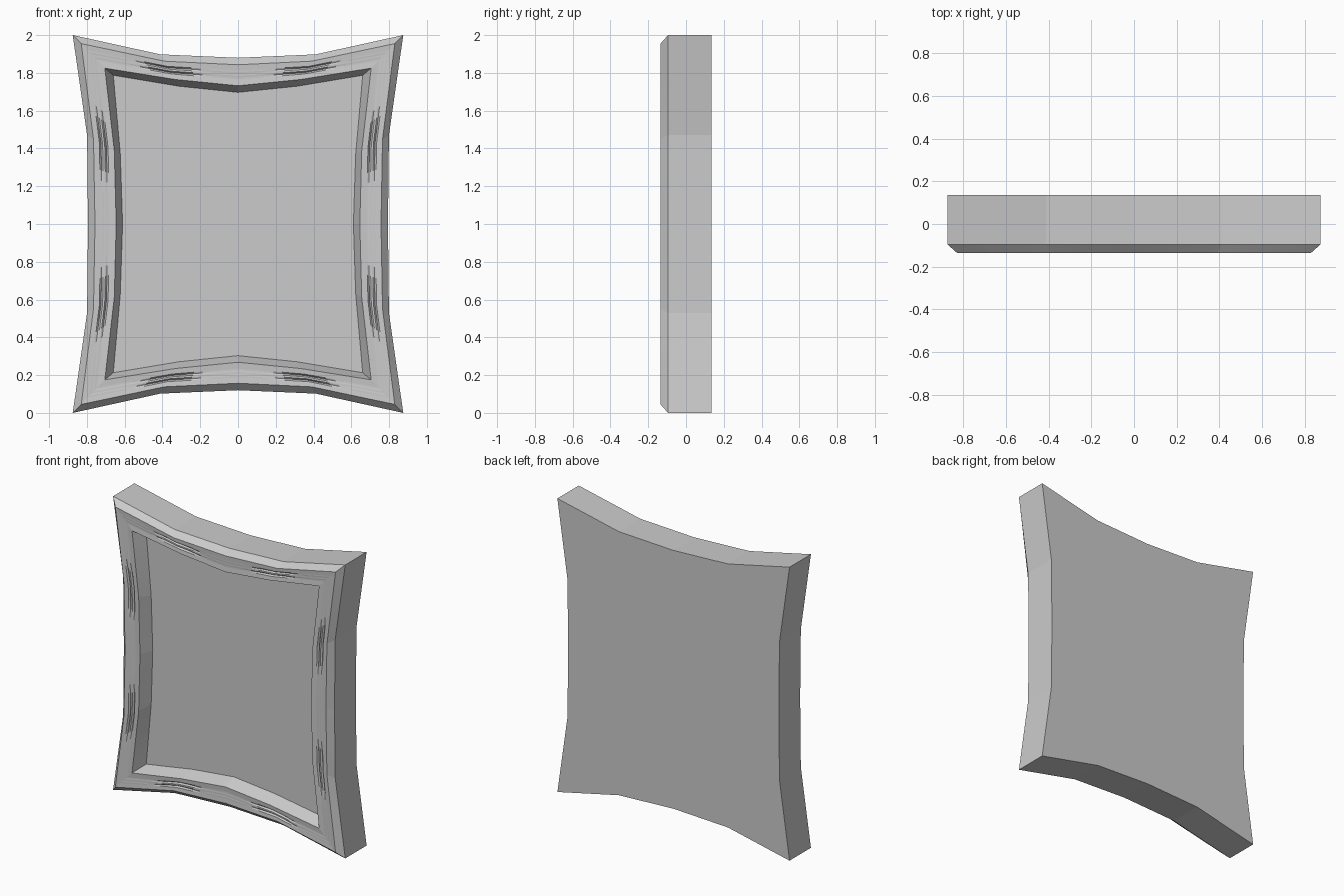
import bpy, bmesh
from mathutils import Vector

if "Cube" in bpy.data.objects:
    bpy.data.objects.remove(bpy.data.objects["Cube"])

N = 32          # samples along each side
KNEE = 0.47     # where each bowed side bends, as a fraction of its half length

# Outlines: corner (x, z), side x at bend and middle, top z at bend and middle, depth y
OUTER = (0.875, 1.000, 0.799, 0.794, 0.898, 0.880)
RIM = (0.830, 0.955, 0.765, 0.757, 0.862, 0.843)
LIP = (0.705, 0.825, 0.655, 0.645, 0.765, 0.732)
SIGHT = (0.660, 0.787, 0.623, 0.611, 0.729, 0.697)


def bow(u, corner, knee, mid):
    """Height of a bowed side at u in -1..1, made of four straight pieces."""
    a = abs(u)
    if a < KNEE:
        return mid + (knee - mid) * a / KNEE
    return knee + (corner - knee) * (a - KNEE) / (1 - KNEE)


# Sample positions, including the exact bends
US = sorted([-1 + 2 * i / N for i in range(N)] + [-KNEE, KNEE])


def outline(o):
    """Closed list of (x, z, u), clockwise from the top left."""
    cx, cz, sk, sm, tk, tm = o
    top = [(u * cx, bow(u, cz, tk, tm), u) for u in US]
    right = [(bow(u, cx, sk, sm), -u * cz, u) for u in US]
    return top + right + [(-x, -z, u) for x, z, u in top + right]


def ring(bm, o, y, o2=None, t=0.0, carve=0.0):
    """Ring of vertices, optionally blended to a second outline and carved."""
    a, b = outline(o), outline(o2 or o)
    verts = []
    for p, q in zip(a, b):
        w = max(0.0, 1 - ((abs(p[2]) - 0.47) / 0.23) ** 2)
        x, z = p[0] + (q[0] - p[0]) * t, p[1] + (q[1] - p[1]) * t
        verts.append(bm.verts.new(Vector((x, y + carve * w, z + 1))))
    return verts


def finish(bm, name):
    bmesh.ops.recalc_face_normals(bm, faces=bm.faces)
    mesh = bpy.data.meshes.new(name)
    bm.to_mesh(mesh)
    bm.free()
    ob = bpy.data.objects.new(name, mesh)
    bpy.context.collection.objects.link(ob)
    return ob


# Frame: back, outer wall, chamfer, carved face and sloped inner wall
bm = bmesh.new()
rings = [ring(bm, OUTER, 0.135), ring(bm, OUTER, -0.095), ring(bm, RIM, -0.135)]
# Shallow grooves that fade out at the corners and middles
for t, y, carve in ((0.28, -0.133, 0.0), (0.36, -0.133, 0.012), (0.44, -0.132, 0.0),
                    (0.54, -0.132, 0.0), (0.62, -0.131, 0.012), (0.70, -0.131, 0.0),
                    (1.0, -0.134, 0.0)):
    rings.append(ring(bm, RIM, y, LIP, t, carve))
rings.append(ring(bm, SIGHT, -0.045))
for a, b in zip(rings, rings[1:]):
    for i in range(len(a)):
        j = (i + 1) % len(a)
        bm.faces.new((a[i], a[j], b[j], b[i]))
bm.faces.new(rings[0])       # flat back
bm.faces.new(rings[-1])      # recessed panel
finish(bm, "bowed_picture_frame")
